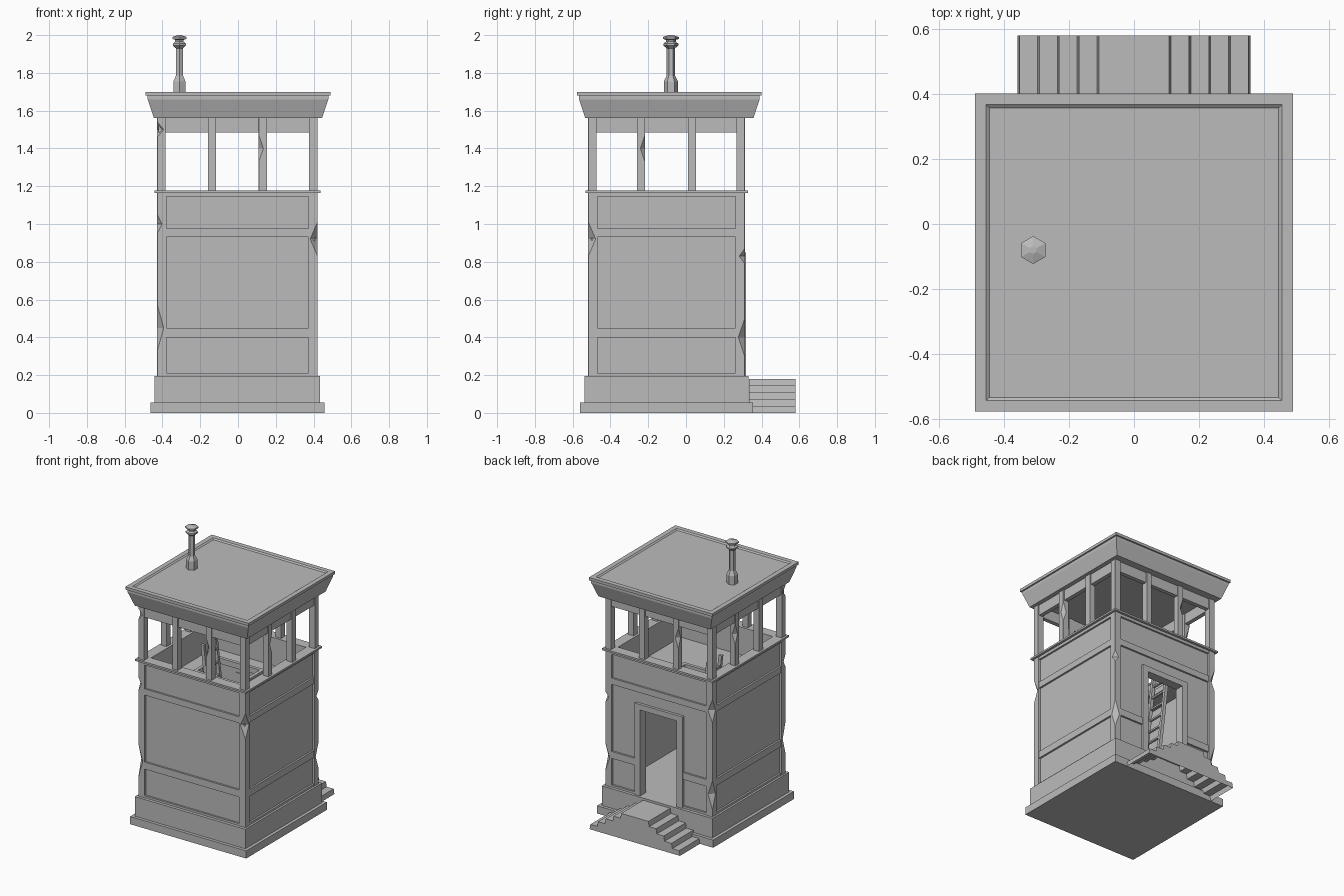
import bpy, bmesh, math

if "Cube" in bpy.data.objects:
    bpy.data.objects.remove(bpy.data.objects["Cube"], do_unlink=True)

grey = bpy.data.materials.new("plain grey")
grey.use_nodes = True
grey.diffuse_color = (0.5, 0.5, 0.5, 1)
grey.node_tree.nodes["Principled BSDF"].inputs["Base Color"].default_value = (0.5, 0.5, 0.5, 1)

CX, CY = -0.003, -0.103      # tower centre
HX, HY = 0.425, 0.415        # tower half sizes


def finish(name, bm, recalc=True):
    if recalc:
        bmesh.ops.recalc_face_normals(bm, faces=bm.faces[:])
    mesh = bpy.data.meshes.new(name)
    bm.to_mesh(mesh)
    bm.free()
    mesh.materials.append(grey)
    obj = bpy.data.objects.new(name, mesh)
    bpy.context.collection.objects.link(obj)
    return obj


def loft(name, sections):
    """Closed solid through a list of equal-length point loops."""
    bm = bmesh.new()
    loops = [[bm.verts.new(p) for p in s] for s in sections]
    n = len(loops[0])
    for a, b in zip(loops, loops[1:]):
        for i in range(n):
            j = (i + 1) % n
            bm.faces.new((a[i], a[j], b[j], b[i]))
    bm.faces.new(loops[0])
    bm.faces.new(loops[-1])
    return finish(name, bm)


def rect(cx, cy, hx, hy, z):
    return [(cx + sx * hx, cy + sy * hy, z) for sx, sy in ((-1, -1), (1, -1), (1, 1), (-1, 1))]


def box(name, x0, x1, y0, y1, z0, z1):
    c = ((x0 + x1) / 2 + CX, (y0 + y1) / 2 + CY, (x1 - x0) / 2, (y1 - y0) / 2)
    return loft(name, [rect(*c, z0), rect(*c, z1)])


def side_box(name, side, u0, u1, z0, z1, d0, d1):
    """Box on one wall: u runs along the wall, d is depth inward from the outer plane."""
    if side in ("front", "back"):
        y = sorted((HY - d0, HY - d1)) if side == "back" else sorted((d0 - HY, d1 - HY))
        return box(side + "_" + name, u0, u1, *y, z0, z1)
    x = sorted((HX - d0, HX - d1)) if side == "right" else sorted((d0 - HX, d1 - HX))
    return box(side + "_" + name, *x, u0, u1, z0, z1)


def ring(name, out, width, z0, z1):
    """Square ring overhanging the walls by out."""
    for side in ("front", "back"):
        side_box(name, side, -HX - out, HX + out, z0, z1, -out, width - out)
    for side in ("left", "right"):
        e = HY + out - width
        side_box(name, side, -e, e, z0, z1, -out, width - out)


def post(name, x, y, sx, sy, w, z0, z1, chips=()):
    """Square post whose outer corner (x, y) is chipped at (height, half length, depth)."""
    cuts = [(z0, 0.001)]
    for z, h, d in chips:
        cuts += [(z - h, 0.001), (z, d), (z + h, 0.001)]
    cuts.append((z1, 0.001))
    shape = lambda c: ((c, 0), (w, 0), (w, w), (0, w), (0, c))
    loft(name, [[(CX + x - sx * a, CY + y - sy * b, z) for a, b in shape(c)] for z, c in cuts])


# Base
box("base_slab", -0.46, 0.46, -0.457, 0.457, 0, 0.055)
box("plinth", -0.438, 0.438, -0.435, 0.435, 0.055, 0.195)

# Walls, the back one left open for the doorway
DOOR, FRAME, DOOR_TOP = 0.145, 0.19, 0.81
for side, h in (("front", HX), ("left", HY), ("right", HY)):
    e = h - 0.02
    side_box("wall", side, -e, e, 0.195, 1.165, 0.015, 0.055)
e = HX - 0.02
side_box("wall_east", "back", DOOR, e, 0.195, 1.165, 0.015, 0.055)
side_box("wall_west", "back", -e, -DOOR, 0.195, 1.165, 0.015, 0.055)
side_box("wall_over_door", "back", -DOOR, DOOR, DOOR_TOP, 1.165, 0.015, 0.055)

# Wall rails
RAILS = ((0.195, 0.21), (0.40, 0.45), (0.93, 0.975), (1.145, 1.165))
for side, h in (("front", HX), ("left", HY), ("right", HY), ("back", HX)):
    e = h - 0.045
    for z0, z1 in RAILS:
        if side == "back" and z0 < DOOR_TOP:
            side_box("rail_east", side, FRAME, e, z0, z1, 0.002, 0.02)
            side_box("rail_west", side, -e, -FRAME, z0, z1, 0.002, 0.02)
        else:
            side_box("rail", side, -e, e, z0, z1, 0.002, 0.02)

# Door frame
side_box("door_jamb_east", "back", DOOR, FRAME, 0.195, DOOR_TOP, -0.005, 0.06)
side_box("door_jamb_west", "back", -FRAME, -DOOR, 0.195, DOOR_TOP, -0.005, 0.06)
side_box("door_lintel", "back", -FRAME, FRAME, DOOR_TOP, 0.85, -0.005, 0.06)

# Corner posts with chipped edges, below and above the sill
CHIPS = {
    (-1, -1): ((0.45, 0.12, 0.035), (1.0, 0.05, 0.025)),
    (1, -1): ((0.92, 0.09, 0.04),),
    (1, 1): ((0.4, 0.1, 0.035), (0.83, 0.04, 0.03)),
    (-1, 1): ((0.35, 0.1, 0.035), (0.95, 0.08, 0.035)),
}
for (sx, sy), chips in CHIPS.items():
    post("corner_post", sx * HX, sy * HY, sx, sy, 0.05, 0.195, 1.165, chips)
    top_chip = ((1.5, 0.04, 0.035),) if (sx, sy) == (-1, -1) else ()
    post("window_corner_post", sx * HX, sy * HY, sx, sy, 0.045, 1.178, 1.56, top_chip)

# Window posts
W = 0.043
for s in (-1, 1):
    for u in (-1, 1):
        chip = ((1.4, 0.07, 0.025),) if u * s < 0 else ()
        post("window_post", u * 0.134 - W / 2, s * HY, -1, s, W, 1.178, 1.56, chip)
        post("window_post", s * HX, u * 0.135 + W / 2, s, 1, W, 1.178, 1.56, chip)

ring("window_sill", 0.015, 0.075, 1.165, 1.178)
ring("window_head", -0.008, 0.03, 1.485, 1.56)

# Upper floor around a hatch, with a raised rim
ix, iy = HX - 0.05, HY - 0.05
hx0, hx1, hy0, hy1 = -0.25, 0.1, -0.02, 0.24
for name, x0, x1, y0, y1 in (("left", -ix, hx0, -iy, iy), ("right", hx1, ix, -iy, iy),
                             ("front", hx0, hx1, -iy, hy0), ("back", hx0, hx1, hy1, iy)):
    box("upper_floor_" + name, x0, x1, y0, y1, 0.95, 0.975)
for x in (hx0, hx1):
    box("hatch_rim_side", x - 0.012, x + 0.012, hy0 - 0.012, hy1 + 0.012, 0.95, 0.99)
for y in (hy0, hy1):
    box("hatch_rim_end", hx0, hx1, y - 0.012, y + 0.012, 0.95, 0.99)

# Ladder up through the hatch
ly = (hy0 + hy1) / 2
for s in (-1, 1):
    y = ly + s * 0.07 + CY
    loft("ladder_rail", [rect(CX - 0.12, y, 0.012, 0.01, 0.195), rect(CX - 0.23, y, 0.012, 0.01, 1.16)])
for i in range(10):
    z = 0.27 + i * 0.09
    x = -0.12 - 0.11 * (z - 0.195) / 0.965
    box("ladder_rung", x - 0.008, x + 0.008, ly - 0.07, ly + 0.07, z - 0.006, z + 0.006)

# Flared roof with a sunken top
RX, RY = 0, -0.088
ROOF = ((0.445, 1.56), (0.478, 1.66), (0.478, 1.68), (0.489, 1.68),
        (0.489, 1.70), (0.455, 1.70), (0.445, 1.692))
loft("roof", [rect(RX, RY, h, h, z) for h, z in ROOF])

# Hexagonal chimney
CHIMNEY = ((0.037, 1.69), (0.037, 1.755), (0.022, 1.785), (0.022, 1.93), (0.04, 1.945),
           (0.04, 1.955), (0.026, 1.965), (0.026, 1.975), (0.043, 1.98), (0.043, 1.99), (0.012, 2.0))
loft("chimney", [[(-0.31 + r * math.sin(math.tau * i / 6), -0.08 + r * math.cos(math.tau * i / 6), z)
                  for i in range(6)] for r, z in CHIMNEY])

# Two-way doorstep stairs, hollow underneath
half = []
for i in range(5):
    x = 0.358 - 0.061 * i
    half += [(x, 0.036 * i), (x - 0.006, 0.036 * (i + 1))]
outline = [(-x, z) for x, z in half] + half[::-1]
bm = bmesh.new()
near = [bm.verts.new((x, 0.58, z)) for x, z in outline]
far = [bm.verts.new((x, 0.333, z)) for x, z in outline]
for i in range(len(outline) - 1):
    bm.faces.new((near[i], near[i + 1], far[i + 1], far[i]))
bm.faces.new(near[::-1])
bmesh.ops.recalc_face_normals(bm, faces=bm.faces[:])
if sum(f.normal.z for f in bm.faces) < 0:
    bmesh.ops.reverse_faces(bm, faces=bm.faces[:])
finish("entrance_stairs", bm, recalc=False)
